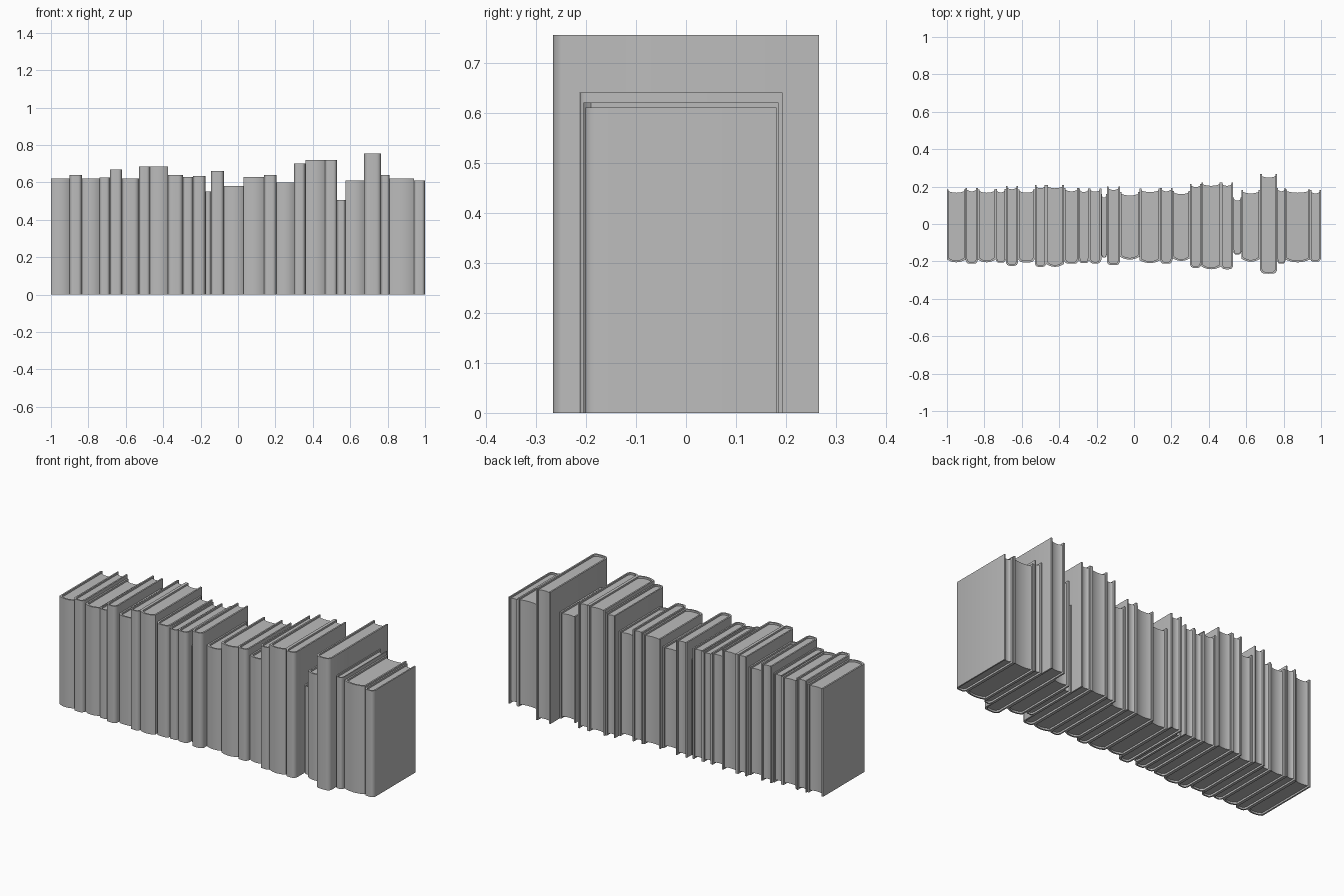
import bpy, bmesh

cube = bpy.data.objects.get("Cube")
if cube:
    bpy.data.objects.remove(cube, do_unlink=True)

grey = bpy.data.materials.new("plain grey")
grey.use_nodes = True
tone = (0.5, 0.5, 0.5, 1)
grey.diffuse_color = tone
grey.node_tree.nodes["Principled BSDF"].inputs["Base Color"].default_value = tone


def extrude_outline(name, outline, bottom, top):
    """Closed xy outline raised into a solid."""
    bm = bmesh.new()
    face = bm.faces.new([bm.verts.new((x, y, bottom)) for x, y in outline])
    up = bmesh.ops.extrude_face_region(bm, geom=[face])
    for v in up["geom"]:
        if isinstance(v, bmesh.types.BMVert):
            v.co.z = top
    bmesh.ops.recalc_face_normals(bm, faces=bm.faces)
    mesh = bpy.data.meshes.new(name)
    bm.to_mesh(mesh)
    bm.free()
    mesh.materials.append(grey)
    obj = bpy.data.objects.new(name, mesh)
    bpy.context.collection.objects.link(obj)
    bpy.ops.object.select_all(action="DESELECT")
    obj.select_set(True)
    bpy.context.view_layer.objects.active = obj
    bpy.ops.object.shade_smooth_by_angle(angle=0.6)


def bow(left, right, y, depth, power, steps=12):
    """Curved line from left to right; depth pushes the middle toward -y."""
    points = []
    for i in range(steps + 1):
        t = 2 * i / steps - 1
        t = abs(t) ** 0.6 * (1 if t > 0 else -1)
        points.append(((left + right) / 2 + t * (right - left) / 2,
                       y - depth * (1 - abs(t) ** power)))
    return points


def book(number, left, right, height, front, back):
    width = right - left
    board = min(0.009, width * 0.13)
    square = 0.01
    # wide volumes have a round spine, narrow ones a squarer spine
    power = 2 if width > 0.092 else 5
    bulge = 0.015 if power == 2 else 0.018
    # wrap-around cover: two boards joined by the spine
    outer = bow(left, right, front + bulge, bulge, power)
    inner = bow(left + board, right - board, front + bulge + board, bulge, power)
    outline = ([(left, back)] + outer + [(right, back), (right - board, back)]
               + inner[::-1] + [(left + board, back)])
    extrude_outline(f"cover_{number}", outline, 0, height)
    # page block with a hollow fore edge
    fore = bow(left + board, right - board, back - square, 0.008, 2)
    extrude_outline(f"pages_{number}", inner + fore[::-1], square, height - square)


# right edge and height of each book, from left to right
row = [(-.9, .62), (-.835, .64), (-.74, .62), (-.685, .625), (-.62, .67),
       (-.53, .62), (-.47, .685), (-.375, .685), (-.295, .64), (-.24, .63),
       (-.175, .635), (-.145, .55), (-.075, .66), (.03, .58), (.14, .63),
       (.205, .64), (.3, .6), (.36, .7), (.465, .72), (.53, .72),
       (.575, .505), (.675, .61), (.765, .755), (.81, .64), (.94, .62), (1, .61)]

edge = -1
for number, (right, height) in enumerate(row, 1):
    back = 0.185 + 0.37 * (height - 0.62)
    front = -back - 0.02
    if height > 0.75:
        front, back = -0.266, 0.266
    book(number, edge, right, height, front, back)
    edge = right
